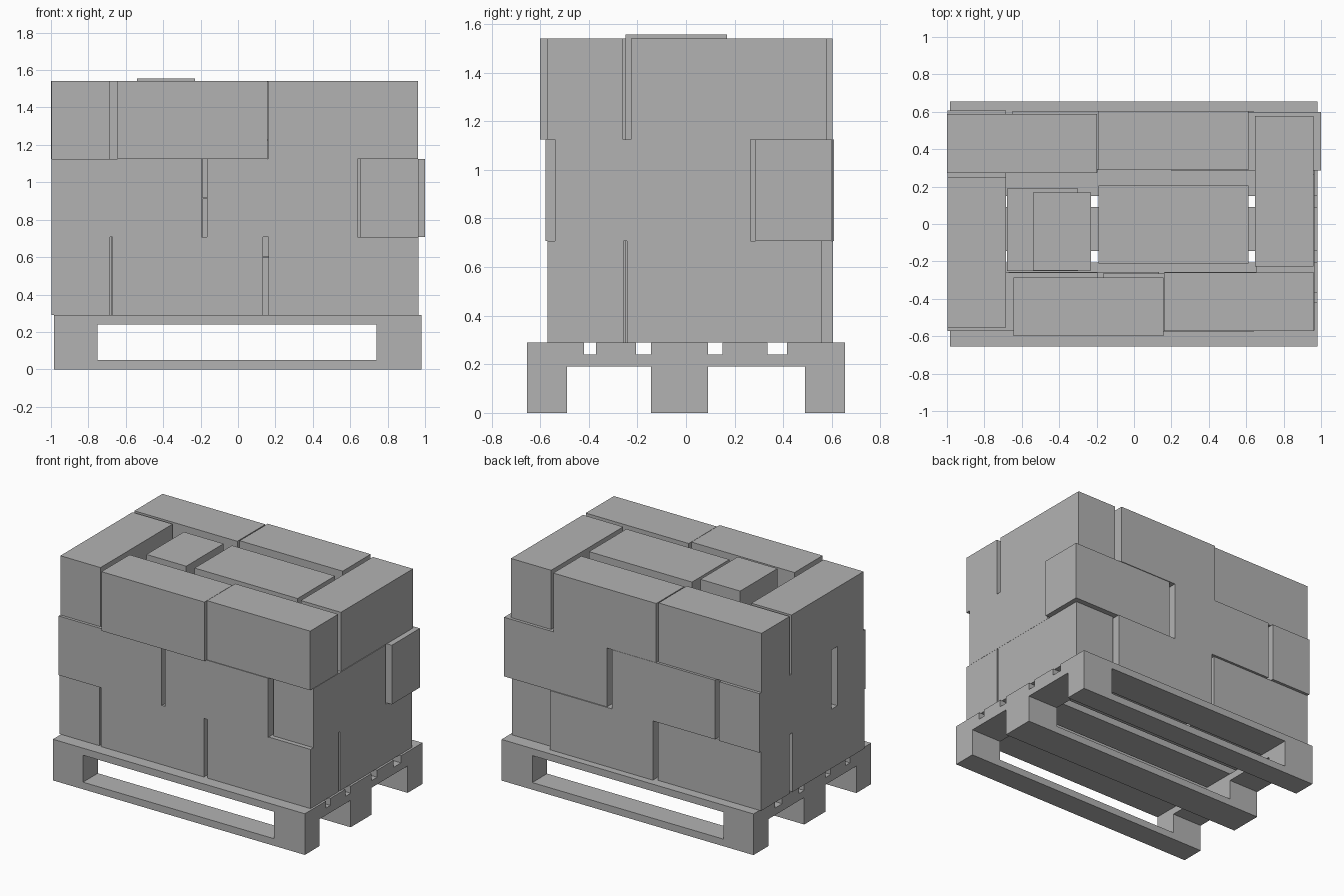
import bpy

# Remove the default object
cube = bpy.data.objects.get("Cube")
if cube:
    bpy.data.objects.remove(cube, do_unlink=True)

grey = bpy.data.materials.new("plain_grey")
grey.use_nodes = True
colour = (0.45, 0.45, 0.45, 1)
grey.diffuse_color = colour
grey.node_tree.nodes["Principled BSDF"].inputs["Base Color"].default_value = colour


def block(name, x, y, z):
    """Box between the low and high limits on each axis."""
    bpy.ops.mesh.primitive_cube_add(size=1, location=[sum(r) / 2 for r in (x, y, z)])
    ob = bpy.context.object
    ob.name = name
    for v in ob.data.vertices:
        for i, r in enumerate((x, y, z)):
            v.co[i] *= r[1] - r[0]
    ob.data.materials.append(grey)


# Pallet: three skids, end cross beams, deck boards
LEFT, RIGHT = (-0.985, -0.75), (0.74, 0.98)
LENGTH = (LEFT[0], RIGHT[1])
for side, y in (("front", (-0.655, -0.49)), ("middle", (-0.145, 0.09)), ("back", (0.49, 0.655))):
    block(side + "_skid_board", LENGTH, y, (0, 0.05))
    for x in (LEFT, RIGHT):
        block(side + "_skid_block", x, y, (0.05, 0.19))
for x in (LEFT, RIGHT):
    block("cross_beam", x, (-0.655, 0.655), (0.19, 0.24))
for y in ((-0.655, -0.42), (-0.37, -0.205), (-0.145, 0.09), (0.15, 0.335), (0.415, 0.655)):
    block("deck_board", LENGTH, y, (0.24, 0.29))

# Cartons share one size; each layer lists the low corner and whether turned
LONG, WIDE, TALL, BASE = 0.803, 0.313, 0.417, 0.29
layers = {
    "bottom": [(-0.998, -0.565, True), (-0.67, -0.57, False), (0.162, -0.57, False),
               (0.652, -0.243, True), (-0.165, 0.292, False), (-0.998, 0.275, False)],
    "middle": [(-0.998, -0.573, False), (-0.165, -0.577, False), (0.653, -0.538, True),
               (0.197, 0.285, False), (-0.65, 0.292, False), (-0.998, -0.195, True)],
    "top": [(-0.998, -0.553, True), (-0.645, -0.6, False), (0.16, -0.572, False),
            (0.648, -0.226, True), (-0.19, 0.29, False), (-1.0, 0.274, False)],
}
for level, (layer, cartons) in enumerate(layers.items()):
    z = BASE + level * TALL
    for x, y, turned in cartons:
        w, d = (WIDE, LONG) if turned else (LONG, WIDE)
        block(layer + "_carton", (x, x + w), (y, y + d), (z, z + TALL))

# Inner cartons: a flat stack, and one standing on end
for i in range(4):
    z = BASE + i * WIDE
    block("flat_inner_carton", (-0.19, 0.613), (-0.212, 0.205), (z, z + WIDE - 0.002))
block("inner_support", (-0.68, -0.3), (-0.25, 0.19), (BASE, 0.755))
block("standing_inner_carton", (-0.54, -0.23), (-0.248, 0.168), (0.755, 1.556))
